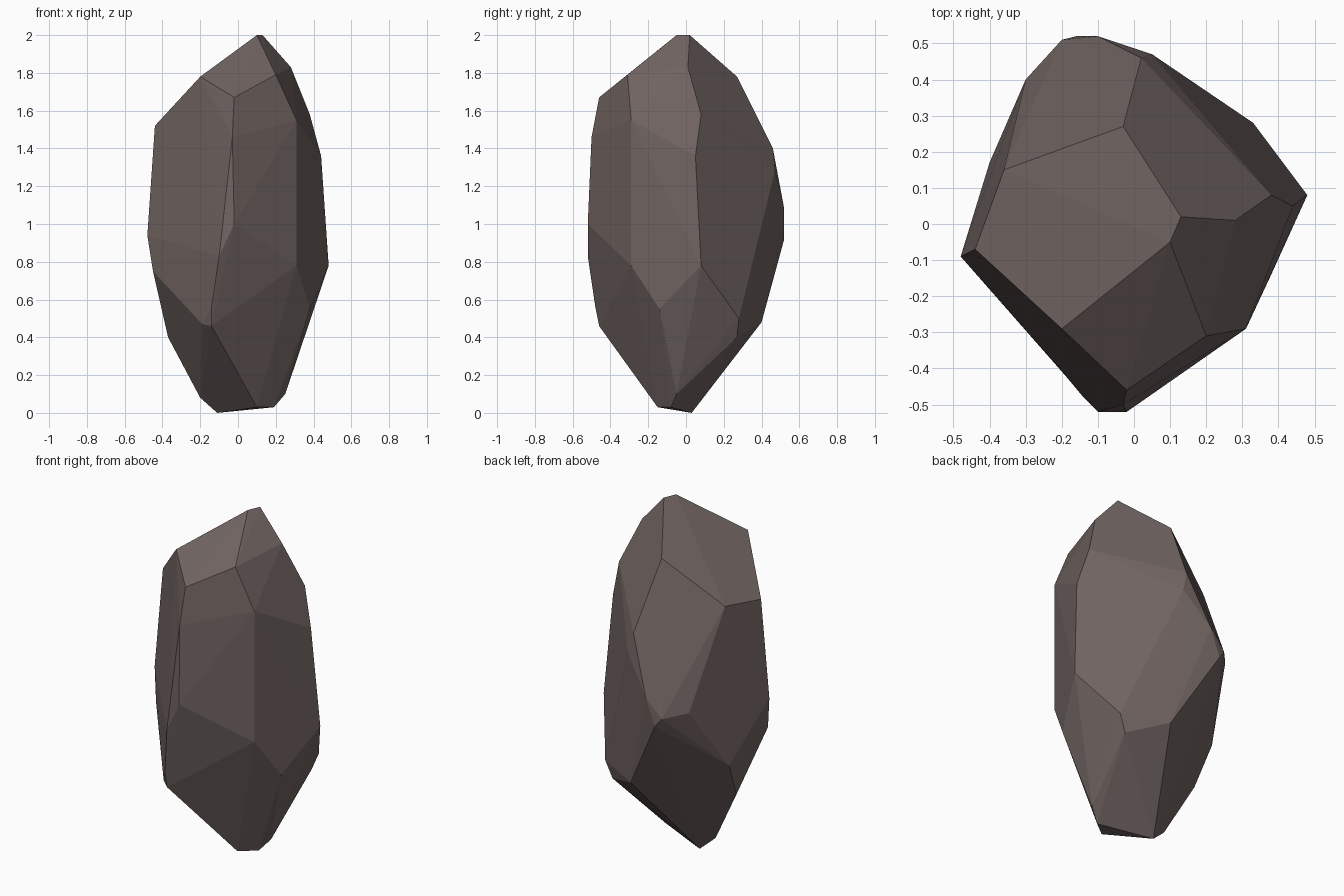
import bpy
import bmesh
import math
from mathutils import Vector

# Remove the default object
default_cube = bpy.data.objects.get("Cube")
if default_cube:
    bpy.data.objects.remove(default_cube, do_unlink=True)


def make_material(name, colour):
    """Create one flat, matte colour."""
    material = bpy.data.materials.new(name)
    material.use_nodes = True
    material.diffuse_color = colour
    shader = material.node_tree.nodes["Principled BSDF"]
    shader.inputs["Base Color"].default_value = colour
    shader.inputs["Roughness"].default_value = 0.9
    return material


def build_stone(name, corner_groups, material):
    """Wrap a tight faceted skin round the chipped corners of a stone."""
    bm = bmesh.new()
    for group in corner_groups:
        for corner in group:
            bm.verts.new(Vector(corner))
    hull = bmesh.ops.convex_hull(bm, input=bm.verts[:])

    # Drop any corner that ended up inside the skin
    loose = [v for v in bm.verts if not v.link_faces]
    bmesh.ops.delete(bm, geom=loose, context="VERTS")

    # Merge facets that are practically level with each other
    bmesh.ops.dissolve_limit(
        bm,
        angle_limit=math.radians(2),
        verts=bm.verts[:],
        edges=bm.edges[:],
    )
    bmesh.ops.recalc_face_normals(bm, faces=bm.faces[:])
    for face in bm.faces:
        face.smooth = False

    mesh = bpy.data.meshes.new(name)
    bm.to_mesh(mesh)
    bm.free()
    mesh.materials.append(material)
    stone = bpy.data.objects.new(name, mesh)
    bpy.context.collection.objects.link(stone)
    return stone


# Peak and the sloping shoulders below it
crown = [
    (.1, -.05, 2), (.13, .02, 2), (.28, .01, 1.83), (.2, -.31, 1.79),
    (-.2, -.29, 1.78), (-.02, -.46, 1.67), (-.03, .27, 1.78),
    (.38, .08, 1.58), (.31, -.29, 1.55), (-.44, -.07, 1.52),
    (-.36, .15, 1.54),
]

# Front ridge and its lower chips
front_ridge = [
    (-.03, -.5, 1.46), (-.02, -.52, 1), (-.1, -.52, .83),
    (-.14, -.48, .56), (-.14, -.46, .46), (-.19, -.42, .47),
]

# Long edges on the two sides
side_edges = [
    (.44, .05, 1.36), (.48, .08, .78), (.31, -.29, .78), (.38, -.14, .55),
    (-.48, -.09, .94), (-.45, -.12, .75), (-.4, .17, .62), (-.37, .06, .4),
]

# Broad back face
back_edges = [
    (.02, .46, 1.4), (.05, .47, 1.28), (-.1, .52, 1.08), (-.16, .52, .92),
    (-.2, .51, .97), (-.3, .4, .99), (.08, .4, .48), (.33, .28, .5),
    (.29, .27, .4),
]

# Small blunt foot
foot = [
    (.25, -.05, .1), (.19, -.08, .03), (.1, -.15, .03),
    (-.11, .03, 0), (-.2, .01, .08),
]

stone_brown = make_material("dark stone brown", (.16, .125, .118, 1))
build_stone(
    "faceted_rock",
    [crown, front_ridge, side_edges, back_edges, foot],
    stone_brown,
)
